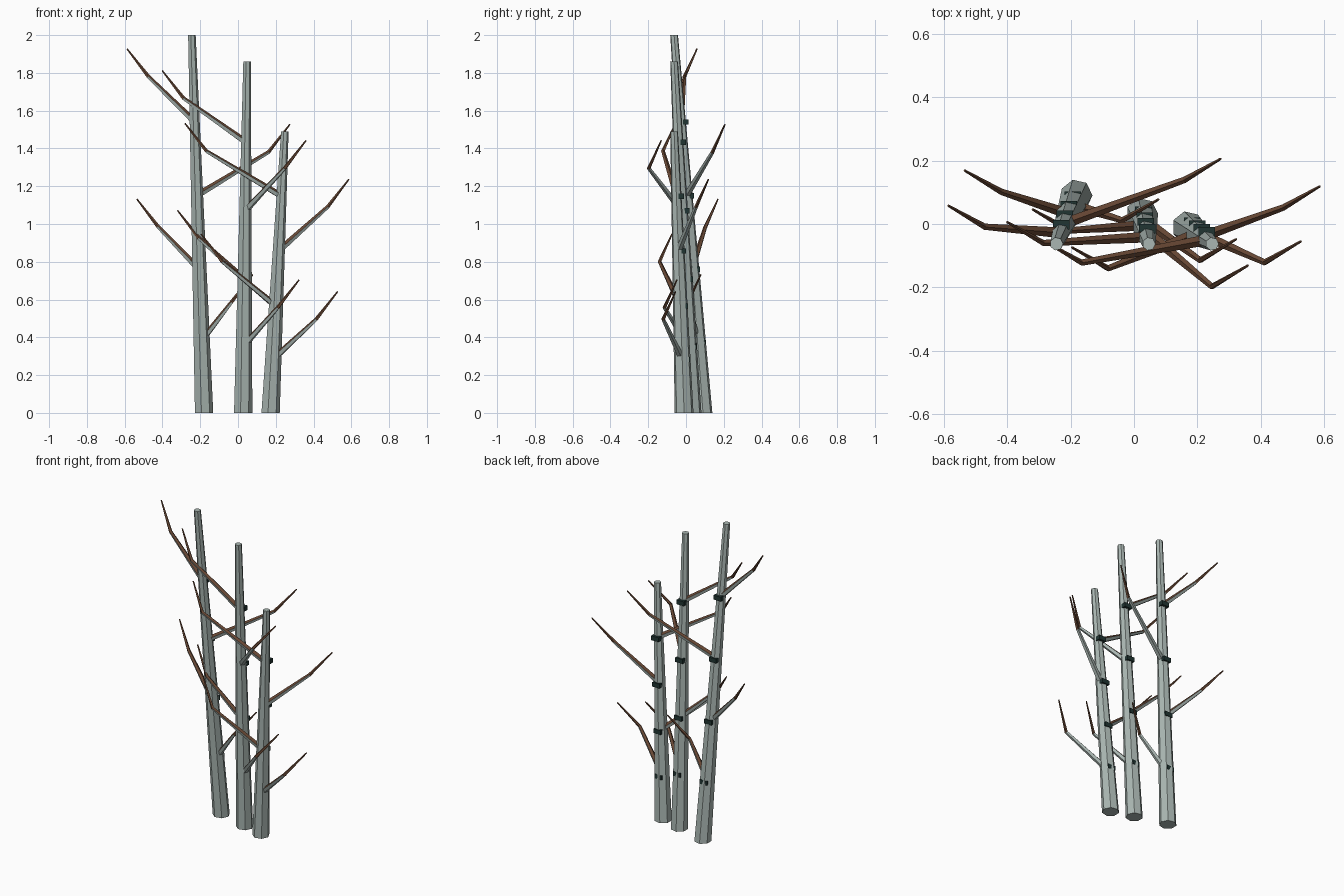
import bpy
import bmesh
import math
from mathutils import Vector

cube = bpy.data.objects.get("Cube")
if cube:
    bpy.data.objects.remove(cube, do_unlink=True)


def make_material(name, rgb):
    mat = bpy.data.materials.new(name)
    mat.use_nodes = True
    colour = (*rgb, 1.0)
    mat.diffuse_color = colour
    mat.node_tree.nodes["Principled BSDF"].inputs["Base Color"].default_value = colour
    return mat


BARK = make_material("pale grey bark", (0.40, 0.47, 0.445))
BROWN = make_material("brown twig", (0.14, 0.065, 0.035))
DARK = make_material("dark green knot", (0.015, 0.035, 0.032))


def finish(bm, name, mats):
    bmesh.ops.recalc_face_normals(bm, faces=bm.faces)
    mesh = bpy.data.meshes.new(name)
    bm.to_mesh(mesh)
    bm.free()
    for mat in mats:
        mesh.materials.append(mat)
    obj = bpy.data.objects.new(name, mesh)
    bpy.context.collection.objects.link(obj)
    return obj


def tube(bm, points, radii, sides, axes=None):
    """Loft a tapering tube along points; returns side faces per segment."""
    rings = []
    for i, (p, r) in enumerate(zip(points, radii)):
        if axes:
            u, v = axes
        else:
            d = (points[min(i + 1, len(points) - 1)] - points[max(i - 1, 0)]).normalized()
            u = d.cross(Vector((0, 0, 1))).normalized()
            v = u.cross(d)
        ring = []
        for k in range(sides):
            a = math.tau * k / sides + (0 if axes else math.pi / 2)
            ring.append(bm.verts.new(p + (u * math.cos(a) + v * math.sin(a)) * r))
        rings.append(ring)
    segments = []
    for a, b in zip(rings, rings[1:]):
        segments.append([bm.faces.new((a[k], a[(k + 1) % sides], b[(k + 1) % sides], b[k]))
                         for k in range(sides)])
    bm.faces.new(rings[0][::-1])
    bm.faces.new(rings[-1])
    return segments


def trunk(name, base, top):
    bm = bmesh.new()
    tube(bm, [base, top], [0.051, 0.021], 7, (Vector((1, 0, 0)), Vector((0, 1, 0))))
    finish(bm, name + "_trunk", [BARK])


def branch(name, start, elbow):
    # Each branch bends at the elbow into an upswept brown twig
    side = 1 if elbow.x > start.x else -1
    tip = elbow + Vector((0.113 * side, 0.066, 0.147))
    bm = bmesh.new()
    lower, twig = tube(bm, [start, elbow, tip], [0.018, 0.0105, 0.004], 5)
    bmesh.ops.recalc_face_normals(bm, faces=bm.faces)
    bm.normal_update()
    # Upper side of the limb is brown, the rest pale bark
    for f in bm.faces:
        f.material_index = 1 if f in twig or f.normal.z > 0.4 else 0
    finish(bm, name, [BARK, BROWN])


def knot(name, centre):
    bm = bmesh.new()
    bmesh.ops.create_cube(bm, size=1)
    bmesh.ops.scale(bm, vec=(0.052, 0.03, 0.028), verts=bm.verts)
    bmesh.ops.translate(bm, vec=centre + Vector((0, 0.026, 0)), verts=bm.verts)
    finish(bm, name, [DARK])


# Trunk base, trunk top, and branch elbows from bottom to top
TREES = {
    "tall": ((-0.182, 0.09, 0), (-0.245, -0.063, 2.0),
             [(-0.035, 0.012, 0.585), (-0.422, 0.103, 0.985),
              (0.161, 0.14, 1.38), (-0.474, -0.008, 1.78)]),
    "middle": ((0.025, 0.032, 0), (0.047, -0.063, 1.86),
               [(0.21, -0.114, 0.557), (-0.207, -0.02, 0.925),
                (0.247, -0.197, 1.295), (-0.288, -0.06, 1.665)]),
    "short": ((0.17, -0.01, 0), (0.247, -0.063, 1.49),
              [(0.414, -0.121, 0.495), (-0.083, -0.14, 0.8),
               (0.474, 0.053, 1.09), (-0.167, -0.122, 1.385)]),
}
HEIGHTS = (0.19, 0.38, 0.575, 0.77)

for name, (base, top, elbows) in TREES.items():
    base, top = Vector(base), Vector(top)
    trunk(name, base, top)
    for i, (t, elbow) in enumerate(zip(HEIGHTS, elbows), 1):
        joint = base.lerp(top, t)
        branch(f"{name}_branch_{i}", joint, Vector(elbow))
        knot(f"{name}_knot_{i}", joint)
